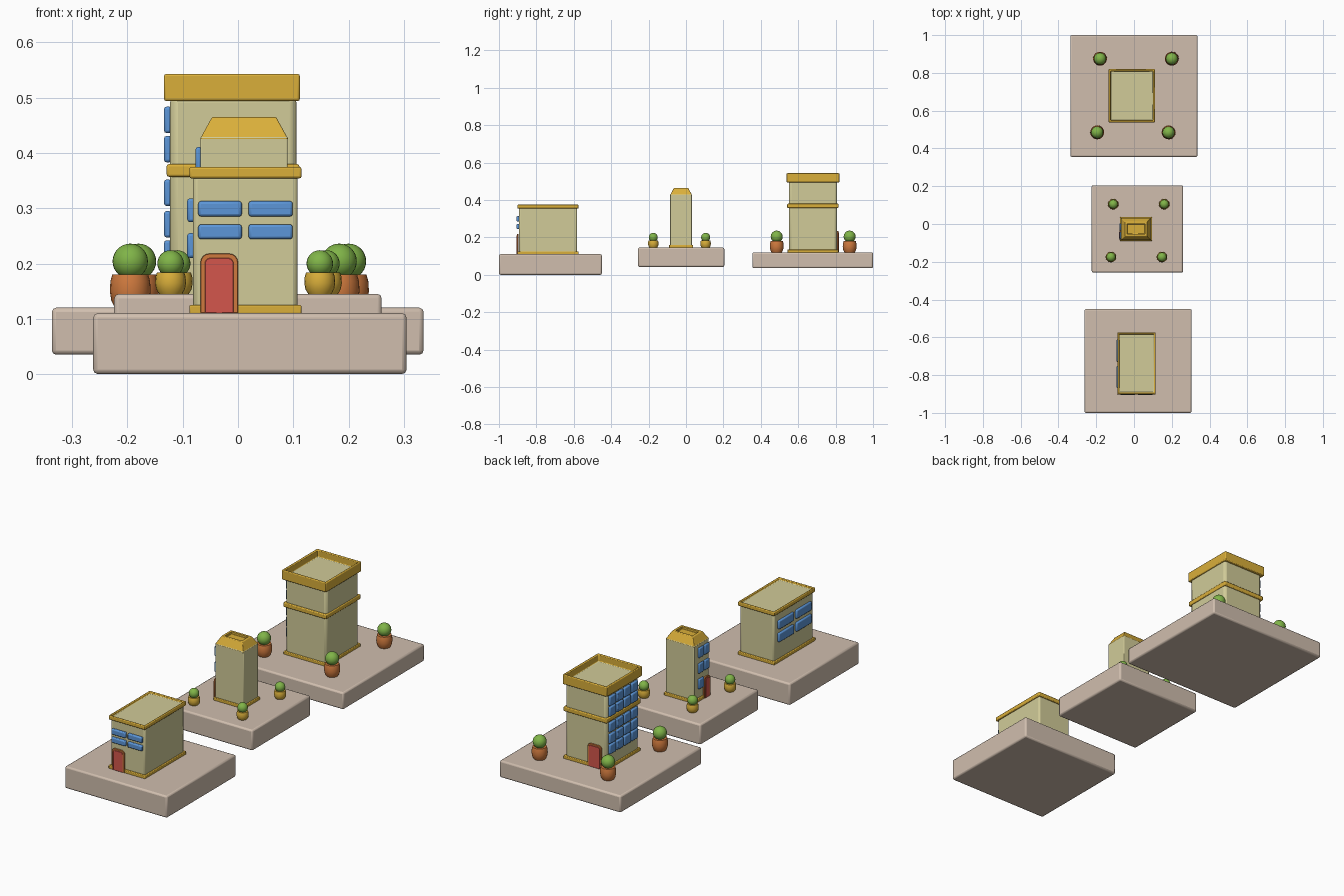
import bpy, bmesh, math
from mathutils import Vector

if "Cube" in bpy.data.objects:
    bpy.data.objects.remove(bpy.data.objects["Cube"], do_unlink=True)


def material(name, rgb):
    """Flat material from display (sRGB) values, stored as linear."""
    col = [((c / 255 + 0.055) / 1.055) ** 2.4 for c in rgb] + [1]
    m = bpy.data.materials.new(name)
    m.use_nodes = True
    m.diffuse_color = col
    bsdf = m.node_tree.nodes["Principled BSDF"]
    bsdf.inputs["Base Color"].default_value = col
    bsdf.inputs["Roughness"].default_value = 0.8
    return m


STONE = material("pale stone", (208, 190, 174))
WALL = material("cream wall", (209, 203, 152))
GOLD = material("gold trim", (218, 175, 58))
GLASS = material("blue glass", (92, 150, 216))
DOOR = material("red door", (212, 86, 76))
CLAY = material("terracotta", (208, 122, 62))
LEAF = material("green leaf", (128, 180, 72))


def finish(name, bm, mats, bevel=0.0, segments=2, smooth=True):
    bmesh.ops.recalc_face_normals(bm, faces=bm.faces)
    me = bpy.data.meshes.new(name)
    bm.to_mesh(me)
    bm.free()
    ob = bpy.data.objects.new(name, me)
    bpy.context.collection.objects.link(ob)
    for m in mats:
        me.materials.append(m)
    if bevel:
        b = ob.modifiers.new("soft edges", 'BEVEL')
        b.width, b.segments, b.limit_method = bevel, segments, 'ANGLE'
    if smooth:
        bpy.ops.object.select_all(action='DESELECT')
        ob.select_set(True)
        bpy.context.view_layer.objects.active = ob
        bpy.ops.object.shade_smooth_by_angle(angle=math.radians(40))
    return ob


def box_mesh(x, y, z):
    bm = bmesh.new()
    bmesh.ops.create_cube(bm, size=1)
    for v in bm.verts:
        v.co = [(lo + hi) / 2 + c * (hi - lo) for c, (lo, hi) in zip(v.co, (x, y, z))]
    return bm


def box(name, x, y, z, mat, bevel=0.0):
    return finish(name, box_mesh(x, y, z), [mat], bevel)


def tray(name, x, y, z, rim, depth, floor_mat, taper=0.0, bevel=0.004):
    """Gold block with a sunken top, optionally with sloping sides."""
    bm = box_mesh(x, y, z)
    top = max(bm.faces, key=lambda f: f.calc_center_median().z)
    mid = top.calc_center_median()
    for v in top.verts:
        for i in (0, 1):
            v.co[i] -= math.copysign(taper, v.co[i] - mid[i])
    bmesh.ops.inset_region(bm, faces=[top], thickness=rim)
    floor = bmesh.ops.extrude_face_region(bm, geom=[top])
    bmesh.ops.delete(bm, geom=[top], context='FACES')
    bmesh.ops.translate(bm, vec=(0, 0, -depth),
                        verts=[g for g in floor["geom"] if isinstance(g, bmesh.types.BMVert)])
    for g in floor["geom"]:
        if isinstance(g, bmesh.types.BMFace):
            g.material_index = 1
    return finish(name, bm, [GOLD, floor_mat], bevel)


def window(name, axis, wall, out, u, z):
    """Rounded pane on a wall; axis 0 is an x wall, axis 1 a y wall."""
    span = sorted((wall - out * 0.3, wall + out)) if out > 0 else (wall + out, wall - out * 0.3)
    x, y = (span, u) if axis == 0 else (u, span)
    box(name, x, y, z, GLASS, 0.005)


def arch_plate(name, axis, wall, out, u, z, radius, mat):
    """Upright plate whose two upper corners are rounded."""
    pts = [(u[0], z[0]), (u[1], z[0])]
    for cx, start in ((u[1] - radius, 0), (u[0] + radius, 90)):
        for i in range(5):
            a = math.radians(start + i * 22.5)
            pts.append((cx + radius * math.cos(a), z[1] - radius + radius * math.sin(a)))
    bm = bmesh.new()
    f = bm.faces.new([bm.verts.new((wall, p, q) if axis == 0 else (p, wall, q)) for p, q in pts])
    ext = bmesh.ops.extrude_face_region(bm, geom=[f])
    move = Vector((out, 0, 0) if axis == 0 else (0, out, 0))
    bmesh.ops.translate(bm, vec=move,
                        verts=[g for g in ext["geom"] if isinstance(g, bmesh.types.BMVert)])
    finish(name, bm, [mat], 0.001, 1)


def door(name, axis, wall, sign, u, z):
    arch_plate(name + "_frame", axis, wall, sign * 0.007, u, z, 0.016, CLAY)
    inner = (u[0] + 0.008, u[1] - 0.008)
    arch_plate(name, axis, wall, sign * 0.009, inner, (z[0], z[1] - 0.008), 0.01, DOOR)


def plant(name, x, y, z, pot_r, pot_h, ball_r, ball_z, mat):
    # barrel pot turned from a half profile
    bm = bmesh.new()
    prof = [(0, 0), (0.75, 0), (0.93, 0.22), (1, 0.5), (0.97, 0.8), (0.88, 1), (0, 1)]
    vs = [bm.verts.new((x + r * pot_r, y, z + h * pot_h)) for r, h in prof]
    es = [bm.edges.new(p) for p in zip(vs, vs[1:])]
    bmesh.ops.spin(bm, geom=vs + es, cent=(x, y, z), axis=(0, 0, 1),
                   angle=math.tau, steps=20, use_merge=True)
    bmesh.ops.remove_doubles(bm, verts=bm.verts, dist=0.0001)
    finish(name + "_pot", bm, [mat])
    # round bush
    bm = bmesh.new()
    bmesh.ops.create_uvsphere(bm, u_segments=24, v_segments=14, radius=ball_r)
    bmesh.ops.translate(bm, vec=(x, y, ball_z), verts=bm.verts)
    finish(name + "_bush", bm, [LEAF])


# Front building: low block
box("front_base", (-0.262, 0.305), (-1, -0.45), (0, 0.11), STONE, 0.008)
box("front_walls", (-0.081, 0.108), (-0.893, -0.582), (0.105, 0.36), WALL, 0.008)
box("front_plinth", (-0.088, 0.115), (-0.902, -0.574), (0.108, 0.125), GOLD, 0.003)
tray("front_roof_trim", (-0.088, 0.115), (-0.902, -0.574), (0.354, 0.375), 0.013, 0.01, WALL)
for z in ((0.285, 0.313), (0.244, 0.271)):
    for u in ((-0.072, 0.007), (0.019, 0.099)):
        window("front_window", 1, -0.893, -0.013, u, z)
for z in ((0.275, 0.318), (0.21, 0.255)):
    for u in ((-0.73, -0.61), (-0.87, -0.75)):
        window("front_side_window", 0, -0.081, -0.011, u, z)
door("front_door", 1, -0.896, -1, (-0.068, 0), (0.11, 0.218))

# Middle building: slim tower
box("middle_base", (-0.224, 0.26), (-0.257, 0.205), (0.042, 0.145), STONE, 0.008)
box("middle_walls", (-0.068, 0.09), (-0.085, 0.032), (0.14, 0.43), WALL, 0.003)
box("middle_plinth", (-0.075, 0.096), (-0.09, 0.038), (0.143, 0.16), GOLD, 0.003)
tray("middle_roof", (-0.069, 0.091), (-0.086, 0.033), (0.425, 0.465), 0.016, 0.012, GOLD, 0.022, 0.002)
for row, z in enumerate((0.23, 0.308, 0.386)):
    for u in ((-0.036, 0.004), (-0.08, -0.042)):
        if row or u[1] > 0:
            window("middle_window", 0, -0.068, -0.009, u, (z - 0.025, z + 0.025))
door("middle_door", 0, -0.07, -1, (-0.084, -0.035), (0.145, 0.25))

# Back building: tall block with a parapet
box("back_base", (-0.337, 0.336), (0.355, 1), (0.035, 0.12), STONE, 0.008)
box("back_walls", (-0.123, 0.106), (0.55, 0.808), (0.115, 0.505), WALL, 0.014)
box("back_plinth", (-0.128, 0.111), (0.543, 0.815), (0.118, 0.135), GOLD, 0.003)
box("back_band", (-0.129, 0.111), (0.541, 0.815), (0.357, 0.38), GOLD, 0.004)
tray("back_parapet", (-0.134, 0.112), (0.538, 0.82), (0.494, 0.543), 0.015, 0.035, WALL)
for z in (0.218, 0.271, 0.328, 0.407, 0.46):
    for col in range(4):
        y = 0.593 + col * 0.058
        window("back_window", 0, -0.123, -0.011, (y - 0.025, y + 0.025), (z - 0.024, z + 0.024))
door("back_door", 1, 0.808, 1, (-0.1, -0.024), (0.12, 0.235))

# Potted plants
for i, (x, y) in enumerate(((-0.18, 0.875), (0.2, 0.875), (-0.195, 0.485), (0.183, 0.485))):
    plant(f"back_plant_{i + 1}", x, y, 0.12, 0.037, 0.06, 0.032, 0.204, CLAY)
for i, (x, y) in enumerate(((-0.11, 0.105), (0.16, 0.105), (-0.122, -0.175), (0.148, -0.175))):
    plant(f"middle_plant_{i + 1}", x, y, 0.145, 0.028, 0.039, 0.024, 0.2, GOLD)
